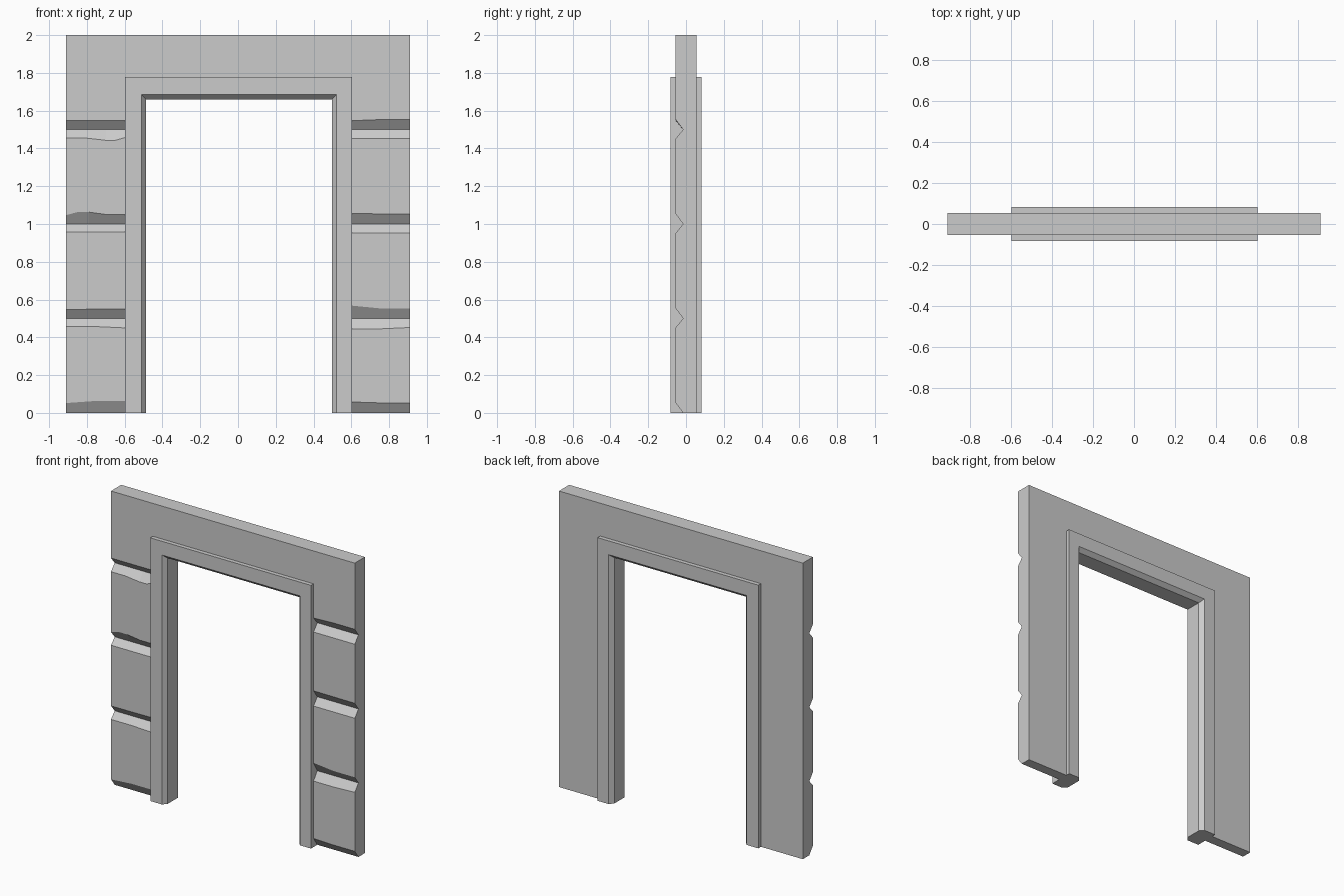
import bpy
import bmesh

cube = bpy.data.objects.get("Cube")
if cube:
    bpy.data.objects.remove(cube, do_unlink=True)

stone = bpy.data.materials.new("grey_stone")
stone.use_nodes = True
GREY = (0.6, 0.6, 0.6, 1)
stone.diffuse_color = GREY
stone.node_tree.nodes["Principled BSDF"].inputs["Base Color"].default_value = GREY

WALL_X, WALL_Y, TOP = 0.911, 0.0545, 2.0
FRAME_Y, INNER_Y = 0.0825, 0.055
GROOVE_Y = -0.015


def loft(name, sections):
    """Join matching closed sections into a capped solid."""
    bm = bmesh.new()
    rings = [[bm.verts.new(p) for p in s] for s in sections]
    for a, b in zip(rings, rings[1:]):
        for i in range(len(a)):
            j = (i + 1) % len(a)
            bm.faces.new((a[i], a[j], b[j], b[i]))
    bm.faces.new(rings[0])
    bm.faces.new(rings[-1])
    bmesh.ops.recalc_face_normals(bm, faces=bm.faces)
    mesh = bpy.data.meshes.new(name)
    bm.to_mesh(mesh)
    bm.free()
    mesh.materials.append(stone)
    obj = bpy.data.objects.new(name, mesh)
    bpy.context.collection.objects.link(obj)
    return obj


def arch(left, right, top):
    """Corner points of a doorway outline, from foot to foot."""
    return [(left, 0), (left, top), (right, top), (right, 0)]


# Outlines of the door frame: outer edge, bevel edge, inner edge
outer = arch(-0.598, 0.603, 1.778)
bevel = arch(-0.51, 0.521, 1.685)
inner = arch(-0.487, 0.497, 1.66)

# Wall slab around the doorway
outline = arch(-WALL_X, WALL_X, TOP) + outer[::-1]
wall = loft("wall", [[(x, y, z) for x, z in outline] for y in (-WALL_Y, WALL_Y)])

# Door frame: one bevelled profile mitred round the doorway
profile = [(outer, -FRAME_Y), (bevel, -FRAME_Y), (inner, -INNER_Y),
           (inner, INNER_Y), (bevel, FRAME_Y), (outer, FRAME_Y)]
loft("door_frame", [[(o[i][0], y, o[i][1]) for o, y in profile] for i in range(4)])

# Worn V grooves: centre height, then (x, rise, drop) along each one
grooves = [
    (1.5, [(-0.91, 0.047, 0.045), (-0.7, 0.047, 0.057), (-0.6, 0.047, 0.043)]),
    (1.0, [(-0.91, 0.047, 0.042), (-0.79, 0.063, 0.042), (-0.6, 0.05, 0.042)]),
    (0.5, [(-0.91, 0.048, 0.043), (-0.6, 0.05, 0.05)]),
    (0.0, [(-0.91, 0.052, 0.05), (-0.6, 0.063, 0.05)]),
    (1.5, [(0.6, 0.047, 0.048), (0.91, 0.053, 0.048)]),
    (1.0, [(0.6, 0.055, 0.048), (0.91, 0.053, 0.048)]),
    (0.5, [(0.6, 0.068, 0.055), (0.91, 0.053, 0.048)]),
    (0.0, [(0.6, 0.058, 0.05), (0.91, 0.053, 0.05)]),
]
front = 2 * -WALL_Y - GROOVE_Y
for z, stations in grooves:
    # Run the cutter past both ends of the pillar
    first, last = stations[0], stations[-1]
    run = [(first[0] - 0.05, *first[1:]), *stations, (last[0] + 0.05, *last[1:])]
    cutter = loft("groove_cutter", [
        [(x, GROOVE_Y, z), (x, front, z + 2 * up), (x, front, z - 2 * down)]
        for x, up, down in run])
    cutter.hide_render = True
    cut = wall.modifiers.new("groove", 'BOOLEAN')
    cut.operation = 'DIFFERENCE'
    cut.solver = 'EXACT'
    cut.object = cutter
    # Bake the cut, then drop the cutter
    bpy.context.view_layer.update()
    graph = bpy.context.evaluated_depsgraph_get()
    baked = bpy.data.meshes.new_from_object(wall.evaluated_get(graph))
    wall.modifiers.clear()
    wall.data = baked
    bpy.data.objects.remove(cutter, do_unlink=True)
wall.data.name = "wall"
